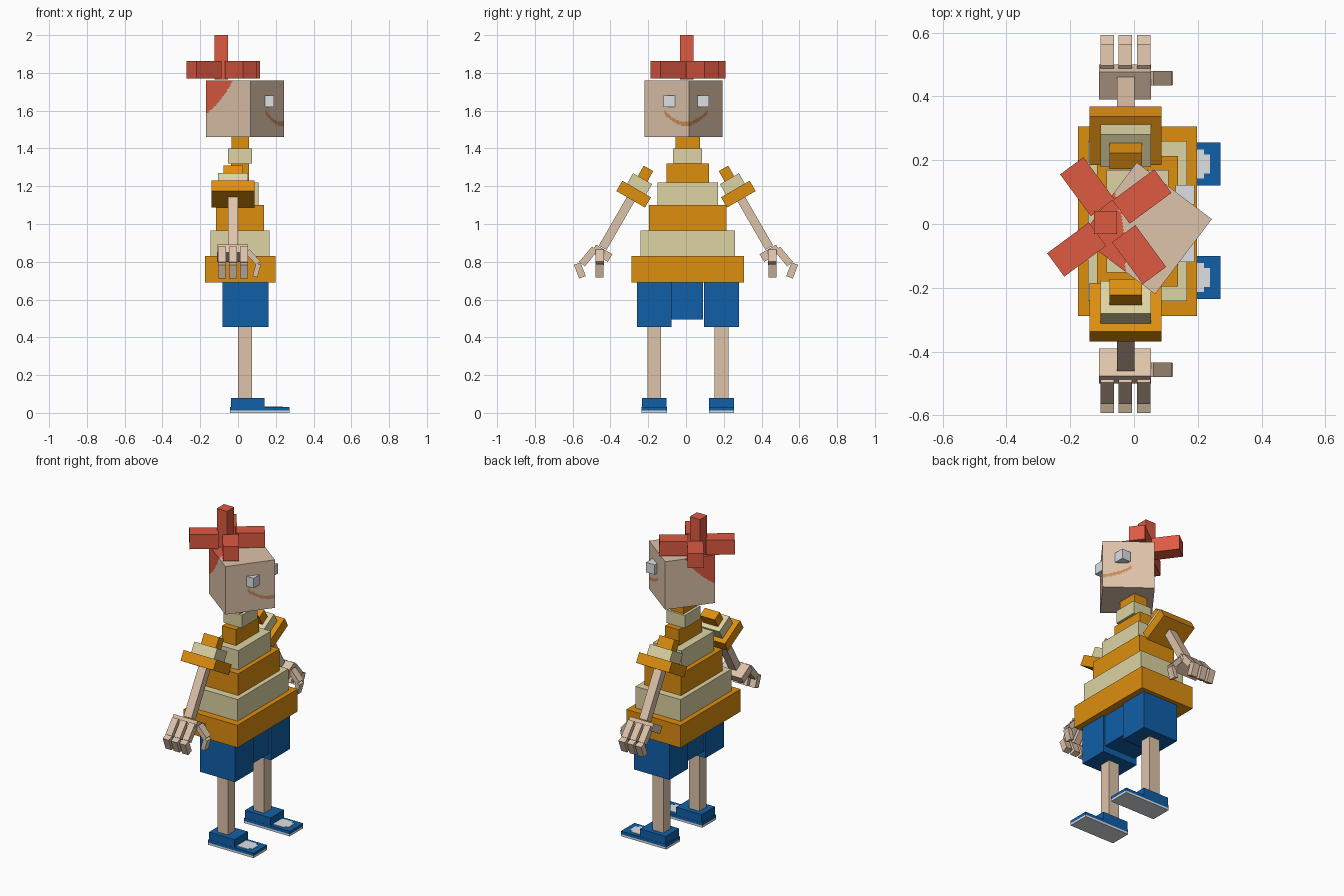
import bpy, bmesh, math
from mathutils import Matrix, Vector

if "Cube" in bpy.data.objects:
    bpy.data.objects.remove(bpy.data.objects["Cube"])


def material(name, rgb):
    lin = [(c / 255 / 12.92) if c < 10 else ((c / 255 + 0.055) / 1.055) ** 2.4 for c in rgb]
    m = bpy.data.materials.new(name)
    m.diffuse_color = (*lin, 1)
    m.use_nodes = True
    m.node_tree.nodes["Principled BSDF"].inputs["Base Color"].default_value = m.diffuse_color
    return m


SKIN = material("skin", (222, 195, 170))
ORANGE = material("orange", (221, 142, 15))
KHAKI = material("khaki", (221, 211, 162))
BLUE = material("blue", (16, 96, 168))
RED = material("red", (222, 90, 66))
WHITE = material("white", (222, 224, 228))
BROWN = material("smile_brown", (202, 142, 92))


def box(name, center, size, mat, axis='X', deg=0.0, cuts=0):
    """Box of the given size, turned about one axis through its centre."""
    bm = bmesh.new()
    bmesh.ops.create_cube(bm, size=1, matrix=Matrix.Diagonal((*size, 1)))
    if cuts:
        bmesh.ops.subdivide_edges(bm, edges=bm.edges[:], cuts=cuts, use_grid_fill=True)
    me = bpy.data.meshes.new(name)
    bm.to_mesh(me)
    bm.free()
    me.materials.append(mat)
    ob = bpy.data.objects.new(name, me)
    ob.matrix_world = Matrix.Translation(center) @ Matrix.Rotation(math.radians(deg), 4, axis)
    bpy.context.collection.objects.link(ob)
    return ob


def span(name, x, y, z, mat):
    """Upright box from its limits."""
    return box(name, [(a + b) / 2 for a, b in (x, y, z)], [b - a for a, b in (x, y, z)], mat)


# Tiered shirt: z limits, half depth x, half width y
tiers = [(0.69, 0.83, 0.187, 0.297), (0.83, 0.965, 0.156, 0.251),
         (0.965, 1.10, 0.127, 0.205), (1.10, 1.22, 0.098, 0.161),
         (1.22, 1.32, 0.047, 0.113), (1.32, 1.40, 0.063, 0.077),
         (1.40, 1.465, 0.046, 0.064)]
for i, (z0, z1, hx, hy) in enumerate(tiers):
    span(f"shirt_tier_{i + 1}", (0.011 - hx, 0.011 + hx), (0.009 - hy, 0.009 + hy),
         (z0, z1), KHAKI if i % 2 else ORANGE)

# Head: fine grid so hair patch and smile can be painted by rule
H, HZ = 0.295, 0.30
head = box("head", (0.0375, -0.0135, 1.61), (H, H, HZ), SKIN, 'Z', -37.1, cuts=39)
head.data.materials.append(RED)
head.data.materials.append(BROWN)
for f in head.data.polygons:
    c = f.center
    d = (c.x + H / 2, c.y + H / 2, HZ / 2 - c.z)
    if sum(max(v, 0) ** 1.2 for v in d) ** (1 / 1.2) < 0.175:
        f.material_index = 1
    w = head.matrix_world @ c
    on_face = f.normal.x > 0.5 or f.normal.y > 0.5
    if on_face and abs(w.y) < 0.115 and abs(w.z - (1.53 + 4.9 * w.y ** 2)) < 0.010:
        f.material_index = 2

# Eyes
for s, side in ((1, "left"), (-1, "right")):
    box(f"{side}_eye", (0.16, 0.002 + 0.09 * s, 1.65), (0.06, 0.062, 0.062), WHITE)

# Hair: four flat tufts in a pinwheel and one upright
for i, (x, y, a) in enumerate([(-0.147, 0.117, -53.6), (-0.18, -0.08, 36.4),
                               (0.025, 0.086, 36.4), (0.016, -0.096, -53.6)]):
    box(f"hair_tuft_{i + 1}", (x, y, 1.817), (0.163, 0.091, 0.092), RED, 'Z', a)
span("hair_top_tuft", (-0.125, -0.054), (-0.031, 0.04), (1.765, 2.0), RED)

# Shorts middle
span("shorts_middle", (-0.07, 0.15), (-0.08, 0.09), (0.495, 0.69), BLUE)

for s, side in ((1, "left"), (-1, "right")):
    # Shorts leg, leg and shoe
    cy = 0.01 + 0.178 * s
    ys = lambda h: (cy - h, cy + h)
    span(f"{side}_shorts_leg", (-0.082, 0.162), ys(0.092), (0.455, 0.69), BLUE)
    span(f"{side}_leg", (0.0, 0.073), ys(0.036), (0.05, 0.46), SKIN)
    span(f"{side}_shoe_upper", (-0.037, 0.14), ys(0.066), (0.03, 0.08), BLUE)
    span(f"{side}_shoe_base", (-0.042, 0.272), ys(0.067), (0.013, 0.031), BLUE)
    span(f"{side}_shoe_sole", (-0.042, 0.272), ys(0.067), (0.0, 0.013), WHITE)
    span(f"{side}_toe_patch", (0.14, 0.22), ys(0.045), (0.03, 0.034), WHITE)
    span(f"{side}_toe_patch_tip", (0.22, 0.238), ys(0.03), (0.03, 0.034), WHITE)

    # Tiered sleeve along the slanted arm
    tilt = 30 * s
    for i, (w, d, m) in enumerate([(0.058, 0.103, ORANGE), (0.116, 0.158, KHAKI),
                                   (0.175, 0.226, ORANGE)]):
        box(f"{side}_sleeve_tier_{i + 1}",
            (-0.026, s * (0.214 + 0.0315 * i), 1.267 - 0.0545 * i),
            (d, w, 0.063), m, 'X', tilt)

    # Arm and palm
    box(f"{side}_arm", (-0.026, 0.361 * s, 1.013), (0.054, 0.047, 0.32), SKIN, 'X', tilt)
    box(f"{side}_palm", (-0.028, 0.445 * s, 0.845), (0.164, 0.10, 0.047), SKIN, 'X', tilt)

    # Fingers with two joints
    for i, x in enumerate((-0.084, -0.027, 0.031)):
        box(f"{side}_finger_{i + 1}_base", (x, 0.517 * s, 0.828),
            (0.042, 0.038, 0.105), SKIN, 'X', 40 * s)
        box(f"{side}_finger_{i + 1}_tip", (x, 0.562 * s, 0.754),
            (0.042, 0.037, 0.078), SKIN, 'X', -21 * s)

    # Thumb
    box(f"{side}_thumb_base", (0.079, 0.457 * s, 0.824), (0.03, 0.046, 0.085), SKIN, 'Y', -42)
    box(f"{side}_thumb_tip", (0.099, 0.457 * s, 0.755), (0.027, 0.042, 0.07), SKIN, 'Y', 16)
